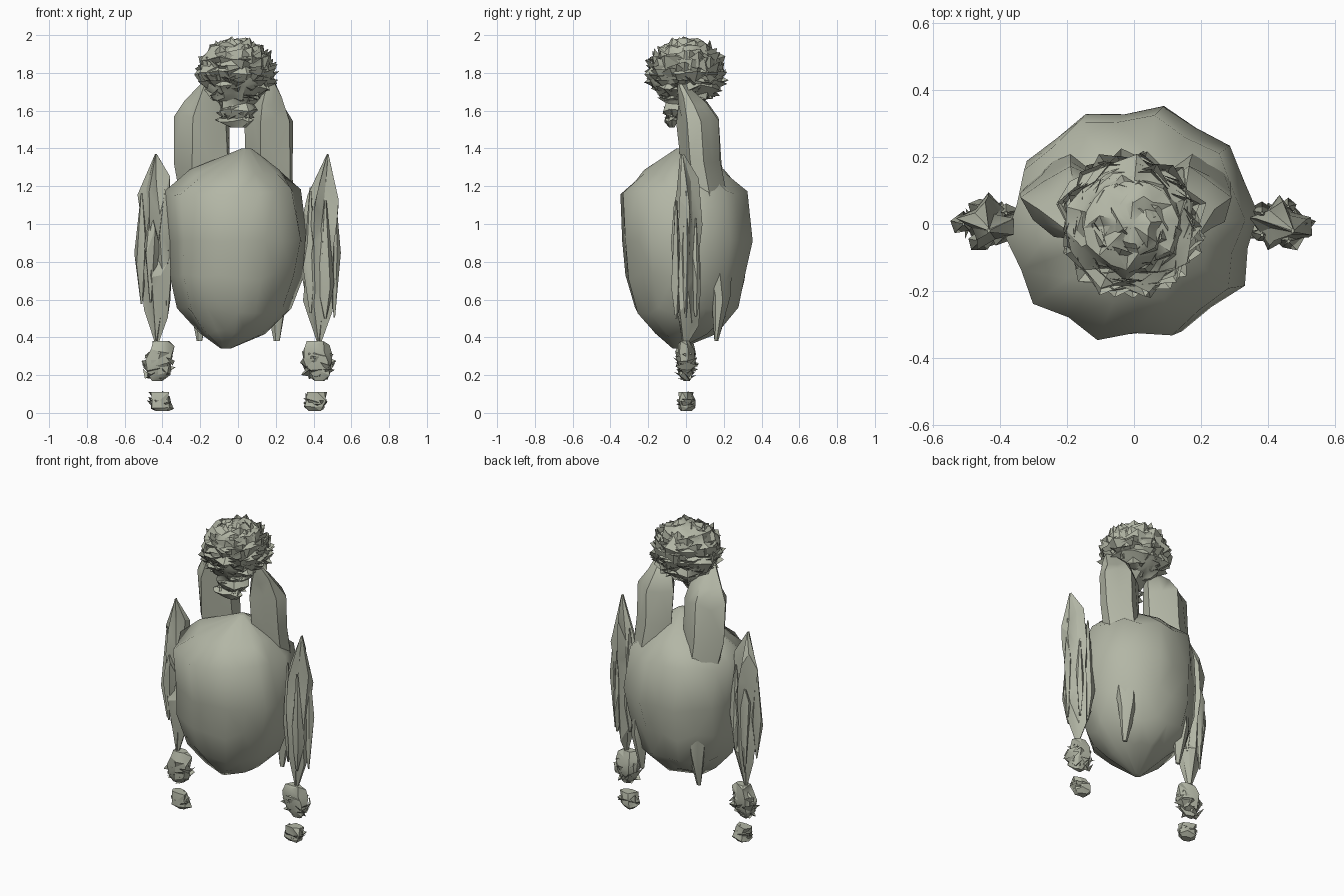
import bpy, bmesh, math, random
from mathutils import Vector

random.seed(5)
if "Cube" in bpy.data.objects:
    bpy.data.objects.remove(bpy.data.objects["Cube"], do_unlink=True)

mat = bpy.data.materials.new("olive_grey")
mat.use_nodes = True
tone = (0.45, 0.47, 0.38, 1)
mat.diffuse_color = tone
mat.node_tree.nodes["Principled BSDF"].inputs["Base Color"].default_value = tone


def finish(name, bm, angle):
    bmesh.ops.recalc_face_normals(bm, faces=bm.faces)
    mesh = bpy.data.meshes.new(name)
    bm.to_mesh(mesh)
    bm.free()
    obj = bpy.data.objects.new(name, mesh)
    bpy.context.collection.objects.link(obj)
    mesh.materials.append(mat)
    bpy.ops.object.select_all(action='DESELECT')
    obj.select_set(True)
    bpy.context.view_layer.objects.active = obj
    bpy.ops.object.shade_smooth_by_angle(angle=math.radians(angle))


def loft(name, rings, sides, pleat=0.0, wobble=0.0, lift=0.0, angle=35):
    """Skin rings given as (z, x min, x max, y min, y max), with pleats and ragged edges."""
    bm = bmesh.new()
    rows = []
    for k, (z, x0, x1, y0, y1) in enumerate(rings):
        row = []
        inner = 0 < k < len(rings) - 1
        for i in range(sides):
            a = math.tau * (i + 0.25) / sides
            r = 1 - (pleat if i % 2 else 0) + random.uniform(-wobble, wobble)
            dz = random.uniform(-lift, lift) if inner else 0
            row.append(bm.verts.new(((x0 + x1) / 2 + (x1 - x0) / 2 * r * math.cos(a),
                                     (y0 + y1) / 2 + (y1 - y0) / 2 * r * math.sin(a), z + dz)))
        rows.append(row)
    for low, high in zip(rows, rows[1:]):
        for i in range(sides):
            j = (i + 1) % sides
            bm.faces.new((low[i], low[j], high[j], high[i]))
    bm.faces.new(rows[0])
    bm.faces.new(rows[-1])
    bmesh.ops.triangulate(bm, faces=bm.faces)
    finish(name, bm, angle)


def flakes(name, centre, radii, count, size, low=-1.0):
    """Scatter folded shards over an ellipsoid, lying like shingles."""
    bm = bmesh.new()
    centre, radii = Vector(centre), Vector(radii)
    for i in range(count):
        h = low + (1 - low) * (i + 0.5) / count
        a = i * 2.4 + random.uniform(-0.3, 0.3)
        s = math.sqrt(1 - h * h)
        out = Vector((s * math.cos(a), s * math.sin(a), h))
        base = centre + out * radii
        side = Vector((-math.sin(a), math.cos(a), random.uniform(-0.25, 0.25)))
        down = side.cross(out).normalized()
        w = size * random.uniform(0.6, 1.1)
        p = bm.verts.new(base + side * w - out * size * 0.4)
        q = bm.verts.new(base - side * w - out * size * 0.2)
        t = bm.verts.new(base + out * size * random.uniform(0.0, 0.5)
                         + down * size * random.uniform(-0.4, 0.4))
        u = bm.verts.new(base + down * size * 0.6 - out * size * 0.2)
        bm.faces.new((p, t, u))
        bm.faces.new((t, q, u))
    finish(name, bm, 35)


# Egg-shaped pleated body with a peaked, sloping shoulder
loft("body", [
    (0.34, -0.09, -0.04, -0.07, -0.03), (0.43, -0.20, 0.14, -0.18, 0.17),
    (0.54, -0.32, 0.28, -0.28, 0.29), (0.72, -0.37, 0.34, -0.33, 0.33),
    (0.90, -0.38, 0.38, -0.35, 0.36), (1.17, -0.39, 0.34, -0.36, 0.33),
    (1.27, -0.25, 0.24, -0.24, 0.22), (1.40, 0.02, 0.07, -0.05, 0.0),
], 20, pleat=0.08, wobble=0.025, lift=0.02, angle=60)

# Crinkled head under a covering of large shards
head = []
steps = 14
for k in range(steps + 1):
    a = math.pi * (k + 0.3) / (steps + 0.6)
    r = math.sin(a) * (0.215 if k % 2 else 0.185)
    head.append((1.8 - 0.18 * math.cos(a), -r - 0.01, r - 0.01, -r, r))
loft("head", head, 18, pleat=0.05, wobble=0.1, lift=0.015, angle=30)
flakes("head_shards", (-0.01, 0, 1.805), (0.2, 0.2, 0.165), 170, 0.075, low=-0.9)

# Ragged chin below the face
loft("chin", [
    (1.51, -0.04, 0.04, -0.09, -0.06), (1.54, -0.13, 0.09, -0.12, -0.04),
    (1.57, -0.07, 0.07, -0.10, -0.03), (1.61, -0.11, 0.11, -0.12, 0.03),
    (1.64, -0.10, 0.10, -0.12, 0.08), (1.67, -0.13, 0.12, -0.15, 0.12),
], 10, pleat=0.15, wobble=0.15, lift=0.015)
flakes("chin_shards", (-0.01, -0.06, 1.6), (0.09, 0.05, 0.06), 24, 0.05)

# Long tails running from the head down through the body
for side, name, wide in ((-1, "right_tail", 0.03), (1, "left_tail", -0.02)):
    shape = [
        (0.38, 0.19, 0.22, 0.15, 0.17), (0.60, 0.15, 0.26, 0.13, 0.24),
        (1.0, 0.09, 0.29, 0.02, 0.25), (1.32, 0.04, 0.31 + wide, -0.03, 0.18),
        (1.55, 0.04, 0.31 + wide, -0.05, 0.17), (1.64, 0.07, 0.26 + wide, -0.05, 0.11),
        (1.74, 0.13, 0.20, -0.05, 0.0),
    ]
    rings = [(z, *sorted((side * a, side * b)), c, d) for z, a, b, c, d in shape]
    loft(name, rings, 9, pleat=0.15, wobble=0.08, lift=0.03)

# Arms as bundles of pointed blades, then detached ragged hands and feet
for side, label, lean in ((-1, "right", -0.03), (1, "left", 0.01)):
    def mirrored(shape):
        return [(z, *sorted((side * a, side * b)), c, d) for z, a, b, c, d in shape]

    loft(label + "_arm", mirrored([
        (0.37, 0.42, 0.44, -0.02, 0.01), (0.54, 0.35, 0.50, -0.06, 0.07),
        (0.72, 0.35, 0.51, -0.08, 0.07), (0.88, 0.35, 0.52, -0.07, 0.08),
        (1.03, 0.35, 0.52, -0.07, 0.08), (1.19, 0.36, 0.53, -0.06, 0.07),
        (1.37, 0.46 + lean, 0.47 + lean, -0.03, -0.01),
    ]), 9, pleat=0.4, wobble=0.2, lift=0.08, angle=25)
    for i in range(5):
        x, y = 0.44 + 0.07 * math.cos(i * 1.26), 0.055 * math.sin(i * 1.26)
        z = random.uniform(0.45, 0.6)
        top = random.uniform(1.0, 1.25)
        mid = (z + top) / 2 + random.uniform(-0.1, 0.1)
        loft(f"{label}_arm_blade_{i + 1}", mirrored([
            (z, x - 0.005, x + 0.005, y - 0.005, y + 0.005),
            (mid, x - 0.04, x + 0.04, y - 0.03, y + 0.03),
            (top, x - 0.005, x + 0.005, y - 0.005, y + 0.005),
        ]), 5, wobble=0.4, lift=0.1, angle=25)
    loft(label + "_hand", mirrored([
        (0.17, 0.40, 0.46, -0.02, 0.02), (0.22, 0.35, 0.50, -0.05, 0.04),
        (0.29, 0.34, 0.50, -0.05, 0.05), (0.34, 0.34, 0.48, -0.06, 0.05),
        (0.38, 0.36, 0.46, -0.04, 0.03),
    ]), 7, pleat=0.2, wobble=0.2, lift=0.025, angle=25)
    flakes(label + "_hand_shards", (side * 0.42, 0, 0.26), (0.085, 0.04, 0.08), 20, 0.06)
    loft(label + "_foot", mirrored([
        (0.01, 0.37, 0.44, -0.03, 0.03), (0.03, 0.34, 0.47, -0.05, 0.05),
        (0.07, 0.35, 0.47, -0.05, 0.05), (0.11, 0.36, 0.48, -0.04, 0.04),
    ]), 7, pleat=0.2, wobble=0.2, lift=0.01, angle=25)
    flakes(label + "_foot_shards", (side * 0.41, 0, 0.062), (0.06, 0.035, 0.035), 12, 0.045)
